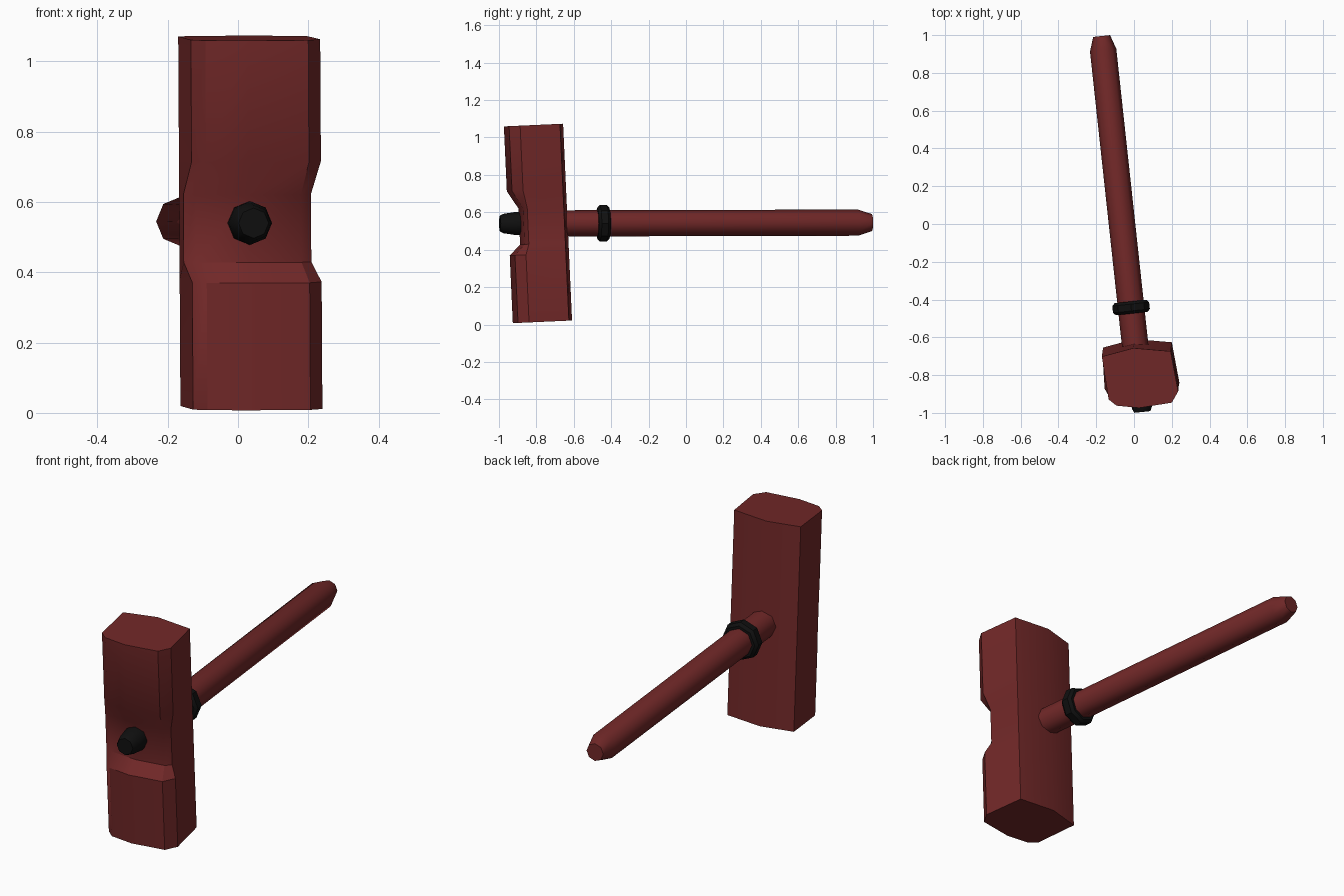
import bpy, bmesh, math
from mathutils import Vector, Matrix

if "Cube" in bpy.data.objects:
    bpy.data.objects.remove(bpy.data.objects["Cube"])


def material(name, rgb):
    m = bpy.data.materials.new(name)
    m.diffuse_color = (*rgb, 1)
    m.use_nodes = True
    m.node_tree.nodes["Principled BSDF"].inputs["Base Color"].default_value = m.diffuse_color
    return m


RED = material("dark red", (0.165, 0.021, 0.021))
BLACK = material("black", (0.005, 0.005, 0.005))


def make(name, rings, mat, closed=False, angle=50):
    """Skin a list of equal-length rings; cap the ends or join them in a loop."""
    bm = bmesh.new()
    loops = [[bm.verts.new(p) for p in r] for r in rings]
    n = len(loops[0])
    pairs = list(zip(loops, loops[1:])) + ([(loops[-1], loops[0])] if closed else [])
    for a, b in pairs:
        for i in range(n):
            j = (i + 1) % n
            bm.faces.new((a[i], a[j], b[j], b[i]))
    if not closed:
        bm.faces.new(loops[0])
        bm.faces.new(loops[-1])
    bmesh.ops.recalc_face_normals(bm, faces=bm.faces)
    me = bpy.data.meshes.new(name)
    bm.to_mesh(me)
    bm.free()
    me.materials.append(mat)
    ob = bpy.data.objects.new(name, me)
    bpy.context.collection.objects.link(ob)
    bpy.ops.object.select_all(action='DESELECT')
    ob.select_set(True)
    bpy.context.view_layer.objects.active = ob
    bpy.ops.object.shade_smooth_by_angle(angle=math.radians(angle))
    return ob


# The handle axis runs slightly skewed from front to back
FRONT, BACK = Vector((0.045, -1, 0.54)), Vector((-0.172, 1, 0.545))
AXIS = (BACK - FRONT).normalized()
SIDE = AXIS.cross(Vector((0, 0, 1))).normalized()
UP = SIDE.cross(AXIS)


def turned(profile, sides=8):
    """Rings around the handle axis from (y, radius) pairs."""
    rings = []
    for y, r in profile:
        c = FRONT.lerp(BACK, (y + 1) / 2)
        rings.append([c + r * (math.cos(t) * SIDE + math.sin(t) * UP)
                      for t in (2 * math.pi * i / sides for i in range(sides))])
    return rings


# Handle, black collar and black end peg
make("handle", turned([(-0.87, 0.07), (0.92, 0.07), (0.995, 0.045)]), RED)
make("collar", turned([(-0.474, 0.06), (-0.474, 0.084), (-0.46, 0.098),
                       (-0.424, 0.098), (-0.41, 0.084), (-0.41, 0.06)]),
     BLACK, closed=True, angle=40)
make("end_peg", turned([(-0.85, 0.062), (-0.91, 0.062), (-0.975, 0.052),
                        (-0.995, 0.043)]), BLACK)

# Head: ridged back, chamfered front, with a notch across the front
back = [(0.197, -0.65), (0.0, -0.633), (-0.167, -0.678)]
full = back + [(-0.131, -0.905), (-0.09, -0.938), (0.03, -0.95),
               (0.203, -0.922), (0.237, -0.863)]
waist = back + [(-0.155, -0.868), (-0.12, -0.882), (0.03, -0.892),
                (0.18, -0.868), (0.208, -0.845)]
levels = [(-0.526, full), (-0.164, full), (-0.108, waist),
          (0.085, waist), (0.18, full), (0.527, full)]
tilt = (Matrix.Translation((0, -0.79, 0.54)) @ Matrix.Rotation(math.radians(2.6), 4, 'X')
        @ Matrix.Translation((0, 0.79, 0)))
make("hammer_head", [[tilt @ Vector((x - 0.006 * z, y, z)) for x, y in sec]
                     for z, sec in levels], RED, angle=32)
